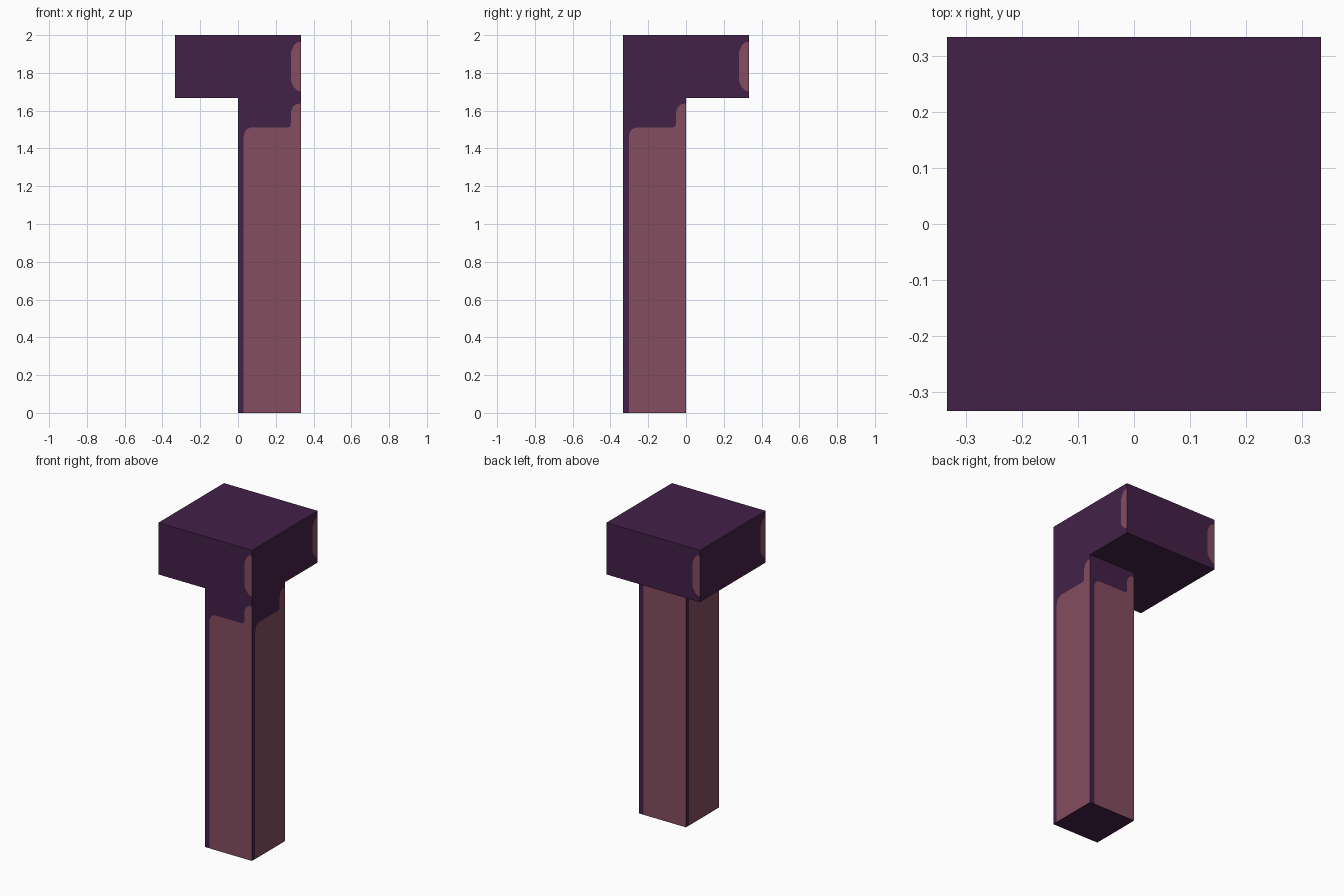
import bpy, bmesh, math
from mathutils import Matrix, Vector

if "Cube" in bpy.data.objects:
    bpy.data.objects.remove(bpy.data.objects["Cube"])

T = 1 / 3


def material(name, rgb):
    m = bpy.data.materials.new(name)
    m.diffuse_color = (*rgb, 1)
    m.use_nodes = True
    m.node_tree.nodes["Principled BSDF"].inputs["Base Color"].default_value = m.diffuse_color
    return m


dark = material("dark_purple", (0.056, 0.0152, 0.065))
pink = material("dusty_pink", (0.235, 0.074, 0.117))


def finish(name, bm, mat):
    me = bpy.data.meshes.new(name)
    bm.to_mesh(me)
    bm.free()
    me.materials.append(mat)
    bpy.context.collection.objects.link(bpy.data.objects.new(name, me))


# Post and cap, one solid: stepped off the cap's underside
def box(name, lo, hi):
    bm = bmesh.new()
    lo, hi = Vector(lo), Vector(hi)
    bmesh.ops.create_cube(bm, size=1, matrix=Matrix.Translation((lo + hi) / 2)
                          @ Matrix.Diagonal((*(hi - lo), 1)))
    finish(name, bm, dark)


box("post", (0, -T, 0), (T, 0, 2 - T))
box("cap", (-T, -T, 2 - T), (T, T, 2))


# Painted patches: the outline is (distance left of the right edge, height),
# repeated on the four sides of a square block
def patches(name, outline, centre, half):
    bm = bmesh.new()
    for i in range(4):
        spin = Matrix.Translation((*centre, 0)) @ Matrix.Rotation(i * math.pi / 2, 4, 'Z')
        bm.faces.new([bm.verts.new(spin @ Vector((half - d, -half - 0.001, z)))
                      for d, z in outline])
    finish(name, bm, pink)


patches("post_panels",
        [(0.303, 0), (0, 0), (0, 1.638), (0.025, 1.635), (0.043, 1.62),
         (0.053, 1.595), (0.053, 1.535), (0.057, 1.518), (0.068, 1.511),
         (0.265, 1.511), (0.285, 1.503), (0.298, 1.485), (0.303, 1.46)],
        (T / 2, -T / 2), T / 2)

patches("cap_corner_patches",
        [(0, 1.70), (0, 1.965), (0.02, 1.962), (0.038, 1.945), (0.053, 1.91),
         (0.053, 1.755), (0.04, 1.727), (0.02, 1.707)],
        (0, 0), T)
